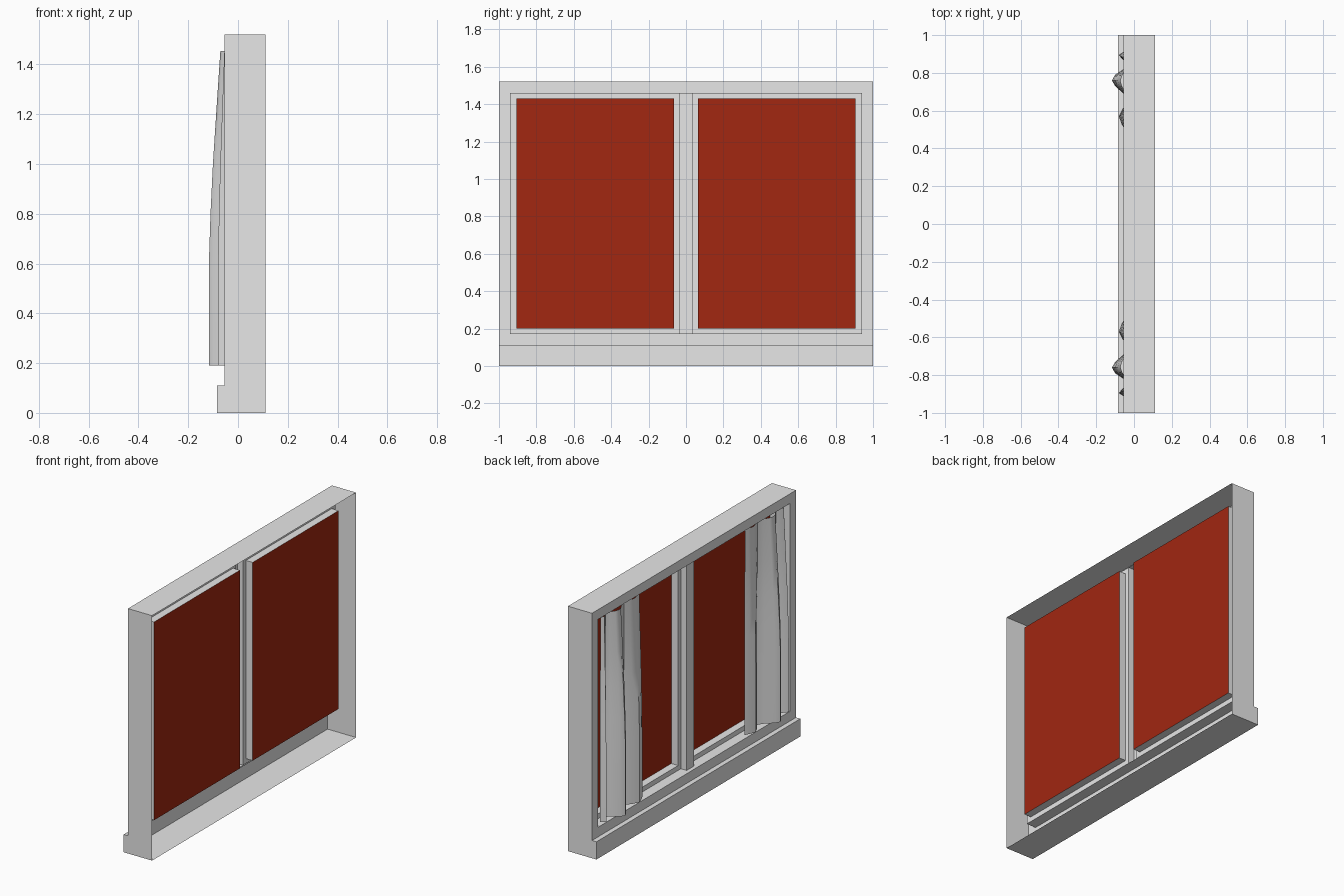
import bpy, bmesh, math

old = bpy.data.objects.get("Cube")
if old:
    bpy.data.objects.remove(old, do_unlink=True)


def make_material(name, rgb):
    mat = bpy.data.materials.new(name)
    mat.use_nodes = True
    mat.diffuse_color = (*rgb, 1)
    mat.node_tree.nodes["Principled BSDF"].inputs["Base Color"].default_value = (*rgb, 1)
    return mat


GREY = make_material("light_grey", (0.8, 0.8, 0.8))
RED = make_material("dark_red", (0.36, 0.02, 0.0055))

# Depths from the room side to the outer side
SILL, WALL, POST, SASH, PANE, OUTER = -0.085, -0.055, -0.03, 0.01, 0.057, 0.11
HEIGHT, SILL_TOP = 1.52, 0.11
LOW, HIGH = 0.17, 1.46          # opening
HALF = 0.94
POST_HALF = 0.036


def rect(bm, x, y0, y1, z0, z1):
    return [bm.verts.new((x, y, z)) for y, z in ((y0, z0), (y1, z0), (y1, z1), (y0, z1))]


def bridge(bm, a, b):
    for i in range(4):
        j = (i + 1) % 4
        bm.faces.new((a[i], a[j], b[j], b[i]))


def finish(bm, name, mat):
    bmesh.ops.remove_doubles(bm, verts=bm.verts, dist=0.0001)
    bmesh.ops.recalc_face_normals(bm, faces=bm.faces)
    mesh = bpy.data.meshes.new(name)
    bm.to_mesh(mesh)
    bm.free()
    mesh.materials.append(mat)
    obj = bpy.data.objects.new(name, mesh)
    bpy.context.collection.objects.link(obj)
    return obj


# Frame: a thin shell, open towards +x, with a stepped sill
bm = bmesh.new()
wall = rect(bm, WALL, -1, 1, SILL_TOP, HEIGHT)
mouth = rect(bm, WALL, -HALF, HALF, LOW, HIGH)
bridge(bm, wall, mouth)
bridge(bm, mouth, rect(bm, SASH, -HALF, HALF, LOW, HIGH))
outline = [(OUTER, HEIGHT), (WALL, HEIGHT), (WALL, SILL_TOP),
           (SILL, SILL_TOP), (SILL, 0), (OUTER, 0)]
ends = [[bm.verts.new((x, y, z)) for x, z in outline] for y in (-1, 1)]
for end in ends:
    bm.faces.new(end)
for i in (0, 2, 3, 4):
    bm.faces.new((ends[0][i], ends[0][i + 1], ends[1][i + 1], ends[1][i]))
finish(bm, "window_frame", GREY)

# Centre post: a channel open at the back
bm = bmesh.new()
face = rect(bm, POST, -POST_HALF, POST_HALF, LOW, HIGH)
bm.faces.new(face)
bridge(bm, face, rect(bm, SASH, -POST_HALF, POST_HALF, LOW, HIGH))
finish(bm, "centre_post", GREY)

# Curtain cross-section (y, x) and how far its folds open at each height
FOLDS = [(0.50, -0.05), (0.53, -0.066), (0.57, -0.08), (0.61, -0.06), (0.65, -0.03),
         (0.69, -0.055), (0.73, -0.1), (0.76, -0.117), (0.79, -0.1), (0.82, -0.055),
         (0.845, -0.03), (0.87, -0.06), (0.895, -0.08), (0.915, -0.05)]
ROWS = [(0.19, 1), (0.6, 1), (0.8, 0.92), (1.0, 0.8), (1.2, 0.64), (1.455, 0.43)]
FOLD_BASE, FOLD_CENTRE = -0.036, 0.72

for side, label in ((1, "back"), (-1, "front")):
    # Sash: a flat border that steps back to the pane
    inner, outer = sorted((side * 0.063, side * 0.905))
    a, b = sorted((side * POST_HALF, side * HALF))
    bm = bmesh.new()
    border = rect(bm, SASH, inner, outer, 0.2, 1.43)
    bridge(bm, rect(bm, SASH, a, b, LOW, HIGH), border)
    bridge(bm, border, rect(bm, PANE, inner, outer, 0.2, 1.43))
    finish(bm, label + "_sash", GREY)

    # Pane
    bm = bmesh.new()
    bm.faces.new(rect(bm, PANE, inner, outer, 0.2, 1.43))
    finish(bm, label + "_pane", RED)

    # Curtain: pleated sheet gathered towards the top
    bm = bmesh.new()
    grid = []
    for z, s in ROWS:
        squeeze = 0.85 + 0.15 * s
        grid.append([bm.verts.new((FOLD_BASE + (x - FOLD_BASE) * s,
                                   side * (FOLD_CENTRE + (y - FOLD_CENTRE) * squeeze), z))
                     for y, x in FOLDS])
    for lower, upper in zip(grid, grid[1:]):
        for i in range(len(FOLDS) - 1):
            bm.faces.new((lower[i], lower[i + 1], upper[i + 1], upper[i]))
    curtain = finish(bm, label + "_curtain", GREY)
    # Face the room
    if sum(p.normal.x for p in curtain.data.polygons) > 0:
        curtain.data.flip_normals()
    bpy.ops.object.select_all(action="DESELECT")
    curtain.select_set(True)
    bpy.context.view_layer.objects.active = curtain
    bpy.ops.object.shade_smooth_by_angle(angle=math.radians(40))
